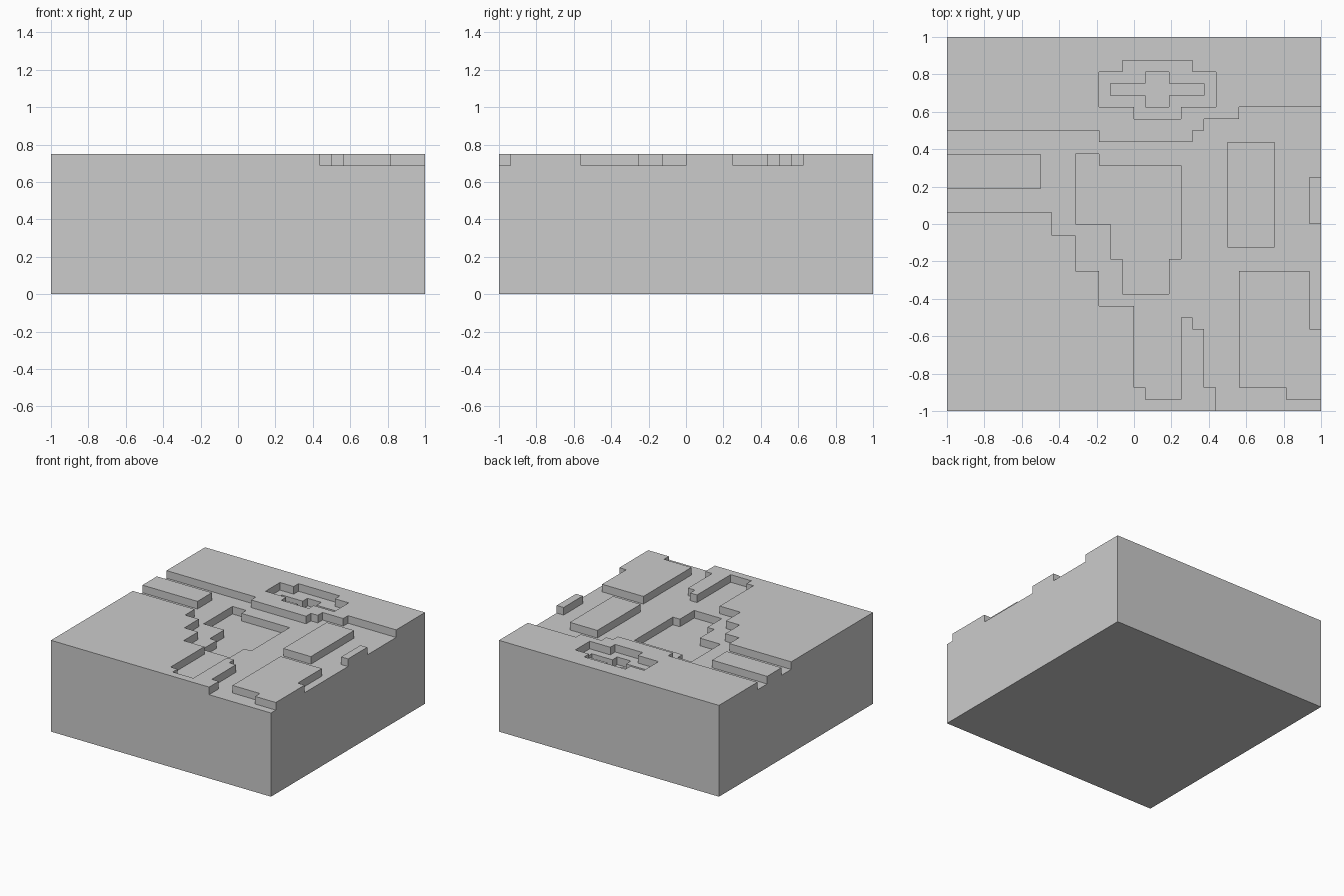
import bpy, bmesh

if "Cube" in bpy.data.objects:
    bpy.data.objects.remove(bpy.data.objects["Cube"])

U = 1 / 16  # grid step of the blocky terrain


def prism(name, outline, z0, z1):
    """Extrude a grid outline from height z0 to z1 (all in grid steps)."""
    bm = bmesh.new()
    face = bm.faces.new([bm.verts.new((x * U, y * U, z0 * U)) for x, y in outline])
    ext = bmesh.ops.extrude_face_region(bm, geom=[face])
    top = [v for v in ext["geom"] if isinstance(v, bmesh.types.BMVert)]
    bmesh.ops.translate(bm, verts=top, vec=(0, 0, (z1 - z0) * U))
    bmesh.ops.recalc_face_normals(bm, faces=bm.faces)
    mesh = bpy.data.meshes.new(name)
    bm.to_mesh(mesh)
    bm.free()
    ob = bpy.data.objects.new(name, mesh)
    bpy.context.collection.objects.link(ob)
    return ob


def rect(x0, x1, y0, y1):
    return [(x0, y0), (x1, y0), (x1, y1), (x0, y1)]


def carve(target, cutter):
    """Subtract the cutter, apply the result and remove the cutter."""
    mod = target.modifiers.new("carve", "BOOLEAN")
    mod.operation, mod.solver, mod.object = "DIFFERENCE", "EXACT", cutter
    cutter.hide_render = True
    bpy.context.view_layer.objects.active = target
    bpy.ops.object.modifier_apply(modifier=mod.name)
    bpy.data.objects.remove(cutter)


# Solid block of ground
terrain = prism("terrain_block", rect(-16, 16, -16, 16), 0, 12)

# Winding shallow channel, running off the left, right and front sides
channel = prism("channel_cutter", [
    (-18, 8), (-3, 8), (-3, 7), (5, 7), (5, 8), (6, 8), (6, 9), (9, 9),
    (9, 10), (18, 10), (18, -18), (7, -18), (7, -14), (6, -14), (6, -9),
    (5, -9), (5, -8), (4, -8), (4, -15), (1, -15), (1, -14), (0, -14),
    (0, -7), (-3, -7), (-3, -4), (-5, -4), (-5, -1), (-7, -1), (-7, 1),
    (-18, 1)], 11, 14)

# Islands left standing inside the channel
islands = [
    rect(-20, -8, 3, 6),
    rect(8, 12, -2, 7),
    rect(15, 20, 0, 4),
    [(9, -4), (15, -4), (15, -9), (20, -9), (20, -15), (13, -15),
     (13, -14), (9, -14)],
]
for outline in islands:
    carve(channel, prism("island", outline, 9, 16))
carve(terrain, channel)

# Deeper basin in the middle of the channel
carve(terrain, prism("basin_cutter", [
    (-5, 6), (-3, 6), (-3, 5), (4, 5), (4, -3), (3, -3), (3, -6), (-1, -6),
    (-1, -3), (-2, -3), (-2, 0), (-5, 0)], 10, 14))

# Two-step pond near the back
carve(terrain, prism("pond_cutter", [
    (-1, 14), (5, 14), (5, 13), (7, 13), (7, 10), (4, 10), (4, 9), (0, 9),
    (0, 10), (-3, 10), (-3, 13), (-1, 13)], 11, 14))
carve(terrain, prism("pond_floor_cutter", [
    (-2, 11), (1, 11), (1, 10), (3, 10), (3, 11), (6, 11), (6, 12), (3, 12),
    (3, 13), (1, 13), (1, 12), (-2, 12)], 10, 14))
